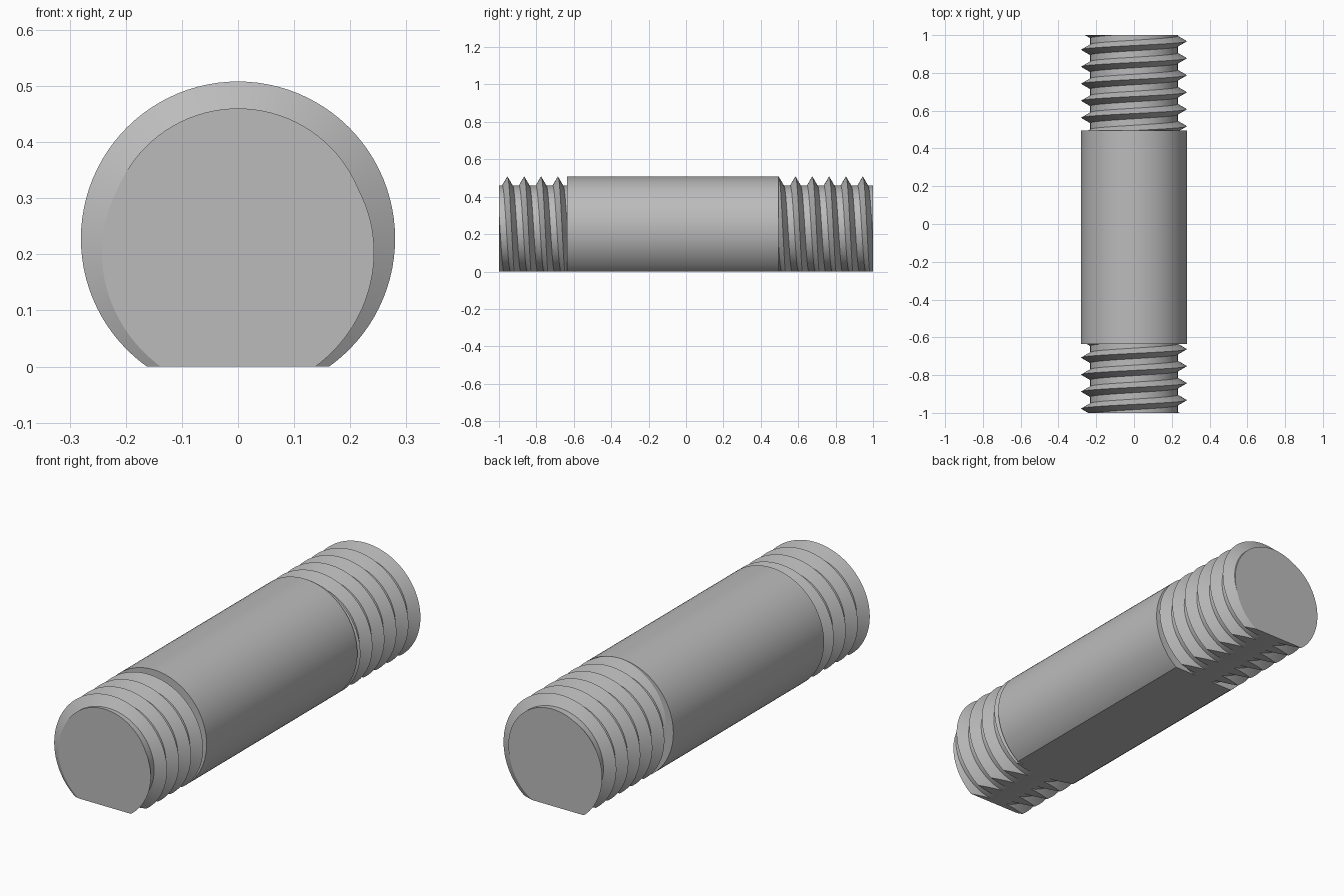
import bpy, bmesh, math
from mathutils import Vector

cube = bpy.data.objects.get("Cube")
if cube:
    bpy.data.objects.remove(cube, do_unlink=True)

AXIS_Z = 0.228             # height of the rod's centre line
CREST, ROOT = 0.28, 0.232  # thread radii; the shank has the crest radius
PITCH, HALF_RIDGE = 0.09, 0.028
SIDES = 96

steel = bpy.data.materials.new("grey steel")
steel.use_nodes = True
steel.diffuse_color = (0.5, 0.5, 0.5, 1)
steel.node_tree.nodes["Principled BSDF"].inputs["Base Color"].default_value = (0.5, 0.5, 0.5, 1)


def cut(bm, point, normal):
    """Remove everything on the normal's side of a plane and close the cut."""
    geom = bm.verts[:] + bm.edges[:] + bm.faces[:]
    result = bmesh.ops.bisect_plane(bm, geom=geom, dist=1e-6, plane_co=point,
                                    plane_no=normal, clear_outer=True)
    edges = [e for e in result["geom_cut"]
             if isinstance(e, bmesh.types.BMEdge) and e.is_boundary]
    bmesh.ops.edgeloop_fill(bm, edges=edges)


def finish(bm, name):
    """Cut the underside flat and turn the mesh into a smooth shaded part."""
    cut(bm, (0, 0, 0), (0, 0, -1))
    bmesh.ops.recalc_face_normals(bm, faces=bm.faces[:])
    mesh = bpy.data.meshes.new(name)
    bm.to_mesh(mesh)
    bm.free()
    mesh.materials.append(steel)
    obj = bpy.data.objects.new(name, mesh)
    bpy.context.collection.objects.link(obj)
    bpy.ops.object.select_all(action='DESELECT')
    obj.select_set(True)
    bpy.context.view_layer.objects.active = obj
    bpy.ops.object.shade_smooth_by_angle(angle=math.radians(30))


def around(radius, angle, y):
    return Vector((radius * math.cos(angle), y, AXIS_Z + radius * math.sin(angle)))


def thread(name, y_min, y_max, top_peak):
    """V-shaped helical thread; top_peak is the y of one crest on the top line."""
    bm = bmesh.new()
    profile = [(-HALF_RIDGE, ROOT), (0, CREST), (HALF_RIDGE, ROOT),
               (PITCH - HALF_RIDGE, ROOT)]
    # Start a little beyond the far end and wind past the near end
    start = top_peak + PITCH / 4
    while start < y_max + 2 * PITCH:
        start += PITCH
    turns = math.ceil((start - y_min) / PITCH) + 2
    previous = None
    for i in range(turns * SIDES + 1):
        angle = math.tau * (i % SIDES) / SIDES
        y = start - PITCH * i / SIDES
        row = [bm.verts.new(around(r, angle, y + dy)) for dy, r in profile]
        if previous:
            for j in range(len(profile) - 1):
                bm.faces.new((previous[j], previous[j + 1], row[j + 1], row[j]))
        previous = row
    bmesh.ops.remove_doubles(bm, verts=bm.verts[:], dist=1e-5)
    cut(bm, (0, y_min, 0), (0, -1, 0))
    cut(bm, (0, y_max, 0), (0, 1, 0))
    finish(bm, name)


def shank(name, y_min, y_max):
    """Plain cylinder between the two threads."""
    bm = bmesh.new()
    rings = [[bm.verts.new(around(CREST, math.tau * i / SIDES, y)) for i in range(SIDES)]
             for y in (y_min, y_max)]
    for i in range(SIDES):
        j = (i + 1) % SIDES
        bm.faces.new((rings[0][i], rings[0][j], rings[1][j], rings[1][i]))
    for ring in rings:
        bm.faces.new(ring)
    finish(bm, name)


shank("shank", -0.635, 0.495)
thread("front_thread", -1, -0.635, -0.685)
thread("back_thread", 0.495, 1, 0.945)
